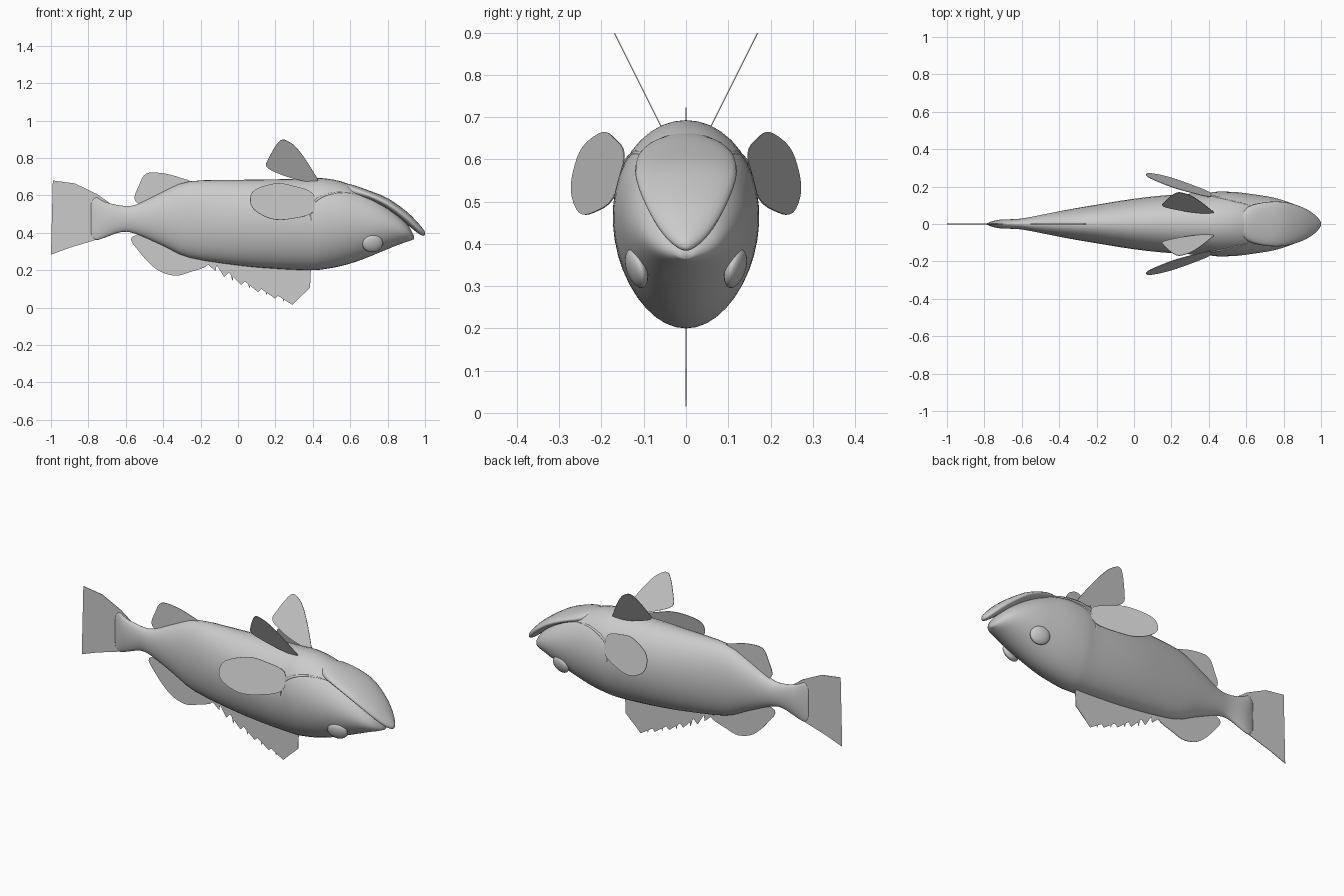
import bpy
import bmesh
import math
from mathutils import Vector

cube = bpy.data.objects.get("Cube")
if cube:
    bpy.data.objects.remove(cube, do_unlink=True)

grey = bpy.data.materials.new("light grey")
grey.use_nodes = True
grey.diffuse_color = (0.6, 0.6, 0.6, 1)
grey.node_tree.nodes["Principled BSDF"].inputs["Base Color"].default_value = grey.diffuse_color


def finish(bm, name, smooth=False):
    """Turn a bmesh into a named object with the shared material."""
    bmesh.ops.recalc_face_normals(bm, faces=bm.faces)
    mesh = bpy.data.meshes.new(name)
    bm.to_mesh(mesh)
    bm.free()
    mesh.materials.append(grey)
    for face in mesh.polygons:
        face.use_smooth = smooth
    obj = bpy.data.objects.new(name, mesh)
    bpy.context.collection.objects.link(obj)
    return obj


def spline(rows, steps, closed=False):
    """Pass a smooth curve through rows of values."""
    rows = [Vector(row) for row in rows]
    count = len(rows)
    pick = (lambda i: rows[i % count]) if closed else (lambda i: rows[max(0, min(count - 1, i))])
    result = []
    for i in range(count if closed else count - 1):
        a, b, c, d = (pick(i + k) for k in (-1, 0, 1, 2))
        for s in range(steps):
            t = s / steps
            result.append(b + (c - a) * t / 2 + (2 * a - 5 * b + 4 * c - d) * t * t / 2
                          + (3 * b - a - 3 * c + d) * t ** 3 / 2)
    if not closed:
        result.append(rows[-1])
    return result


def section_point(row, angle):
    """Point on an egg-shaped cross-section; row is x, top, bottom, half width."""
    x, top, bottom, half = row
    side = half * math.cos(angle) * (1 + 0.07 * math.sin(angle))
    return Vector((x, side, (top + bottom) / 2 + (top - bottom) / 2 * math.sin(angle)))


def loft(name, rows, steps, sides, smooth=False):
    bm = bmesh.new()
    rings = [[bm.verts.new(section_point(row, math.tau * k / sides)) for k in range(sides)]
             for row in spline(rows, steps)]
    for near, far in zip(rings, rings[1:]):
        for k in range(sides):
            n = (k + 1) % sides
            bm.faces.new((near[k], near[n], far[n], far[k]))
    bm.faces.new(rings[0])
    bm.faces.new(rings[-1])
    return finish(bm, name, smooth)


def fin(name, outline, place=lambda x, z: (x, 0, z), rounded=True):
    """Thin sheet from an outline of x and z, set in space by a rule."""
    points = spline(outline, 4, True) if rounded else outline
    bm = bmesh.new()
    face = bm.faces.new([bm.verts.new(place(x, z)) for x, z in points])
    bmesh.ops.triangulate(bm, faces=[face])
    obj = finish(bm, name)
    thick = obj.modifiers.new("thickness", "SOLIDIFY")
    thick.thickness = 0.003
    thick.offset = 0
    return obj


# Body, swimming belly up, from tail root to snout
body_rows = [
    (-.785, .56, .39, .004), (-.76, .59, .362, .014), (-.71, .565, .375, .024), (-.62, .545, .405, .027),
    (-.54, .552, .392, .04), (-.4, .62, .33, .068), (-.26, .675, .267, .093),
    (0, .683, .226, .135), (.2, .686, .208, .156), (.38, .69, .2, .166),
    (.45, .692, .204, .173), (.55, .675, .222, .17), (.65, .635, .252, .157),
    (.75, .58, .292, .14), (.85, .505, .333, .108), (.91, .44, .354, .07),
    (.94, .385, .365, .015)]
loft("body", body_rows, 3, 40, True)

# Lower jaw, a projecting shovel above the snout
jaw_rows = [
    (.56, .665, .61, .04), (.61, .657, .59, .092), (.7, .626, .57, .116), (.8, .585, .52, .118),
    (.9, .515, .447, .09), (.96, .456, .399, .055), (.99, .42, .384, .025), (1, .405, .39, .008)]
loft("lower_jaw", jaw_rows, 3, 24, True)

# Tail and the two soft fins on the centre line
fin("tail_fin", [(-.99, .68), (-.87, .663), (-.75, .605), (-.66, .54), (-.66, .41),
                 (-.76, .362), (-.9, .32), (-1, .283), (-.963, .39), (-.952, .5), (-.966, .6)],
    rounded=False)
fin("anal_fin", [(-.55, .57), (-.53, .652), (-.49, .717), (-.4, .718), (-.31, .695),
                 (-.25, .665), (-.3, .58), (-.45, .53)])
fin("soft_dorsal_fin", [(-.567, .378), (-.524, .294), (-.433, .203), (-.337, .171),
                        (-.257, .19), (-.16, .23), (-.2, .3), (-.4, .4)])

# Spiny fin with a saw-toothed edge
spiny = [(-.16, .3), (-.16, .23)]
teeth = 10
for i in range(teeth):
    t = i / (teeth - 1)
    x = -.12 + .41 * t
    tip = .195 - .18 * t ** .8
    spiny += [(x, tip), (x + .008, tip + .05), (x + .03, tip + .03)]
spiny += [(.385, .105), (.39, .21), (.38, .3)]
fin("spiny_dorsal_fin", spiny, rounded=False)

# Paired fins, eyes and gill cover edges
pectoral = [(.065, .575), (.09, .63), (.2, .664), (.29, .652), (.4, .61),
            (.4, .51), (.28, .474), (.18, .474), (.09, .52)]
pelvic = [(.155, .75), (.165, .8), (.225, .893), (.28, .882), (.33, .834),
          (.395, .738), (.425, .67), (.33, .682), (.24, .708)]
for label, side in (("left", 1), ("right", -1)):
    tag = "far" if side > 0 else "near"
    fin(tag + "_pectoral_fin", pectoral,
        lambda x, z: (x, side * (.165 + (.38 - x) * .33 + (.56 - z) * .25), z))
    fin(tag + "_pelvic_fin", pelvic, lambda x, z: (x, side * (.06 + (z - .68) * .5), z))

    bm = bmesh.new()
    bmesh.ops.create_uvsphere(bm, u_segments=20, v_segments=12, radius=1)
    eye = finish(bm, tag + "_eye", True)
    eye.scale = (.056, .022, .048)
    eye.location = (.72, side * .117, .342)
    eye.rotation_euler = (side * -.3, 0, side * -.22)

    curve = bpy.data.curves.new(tag + "_gill_edge", "CURVE")
    curve.dimensions = "3D"
    curve.bevel_depth = .007
    line = curve.splines.new("POLY")
    count = 16
    line.points.add(count - 1)
    for k, point in enumerate(line.points):
        t = k / (count - 1)
        x = .39 + .25 * (2 * t - .7) ** 2 * (t > .35)
        low, high = next(p for p in zip(body_rows, body_rows[1:]) if p[0][0] <= x <= p[1][0])
        row = Vector(low).lerp(Vector(high), (x - low[0]) / (high[0] - low[0]))
        spot = section_point(row, -.1 + 1.25 * t)
        point.co = (spot.x, spot.y * side * .98, spot.z, 1)
        point.radius = math.sin(math.pi * t) + .05
    curve.materials.append(grey)
    gill = bpy.data.objects.new(tag + "_gill_edge", curve)
    bpy.context.collection.objects.link(gill)
